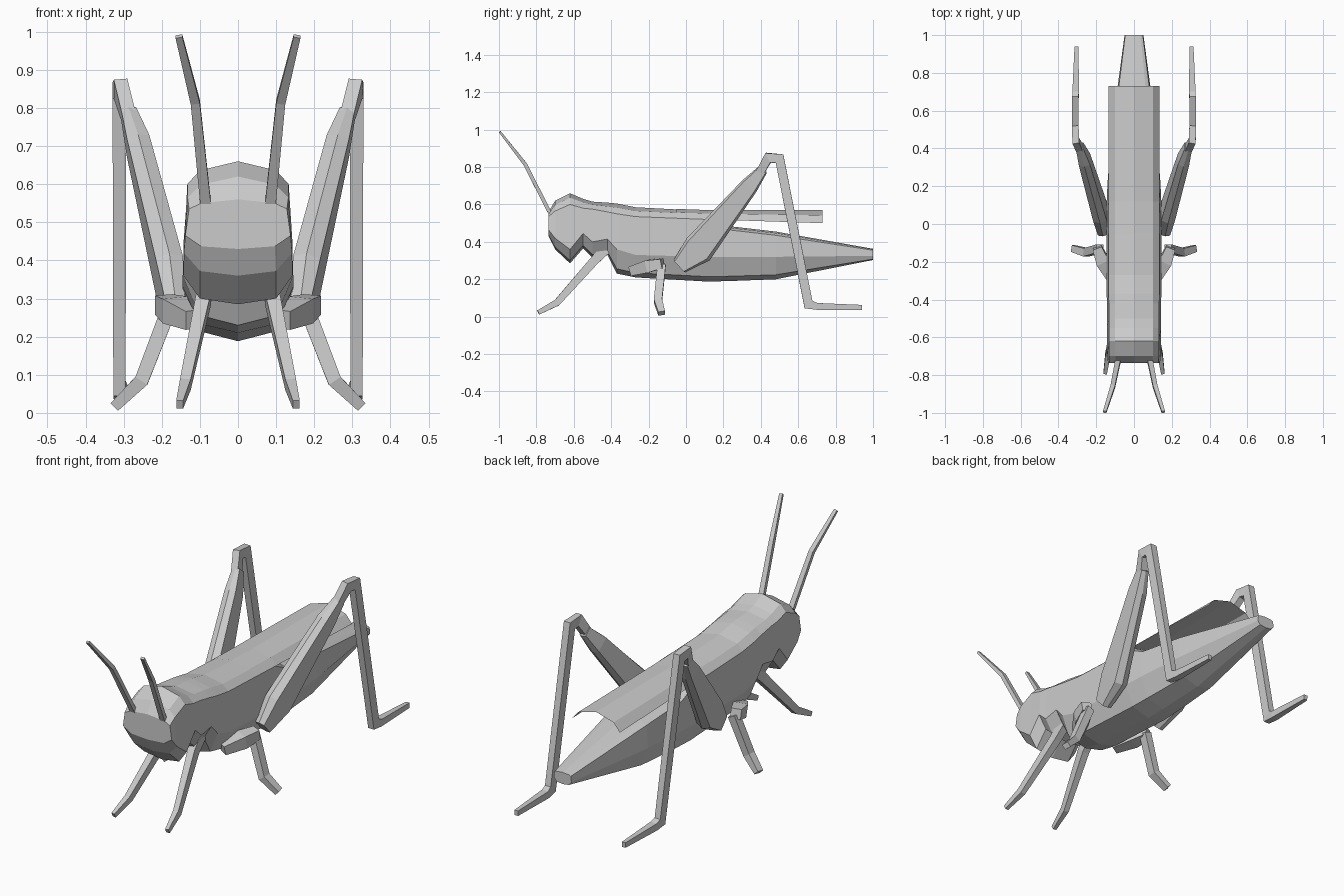
import bpy, bmesh
from mathutils import Vector

if "Cube" in bpy.data.objects:
    bpy.data.objects.remove(bpy.data.objects["Cube"])

grey = bpy.data.materials.new("plain grey")
grey.diffuse_color = (0.6, 0.6, 0.6, 1)
grey.use_nodes = True
grey.node_tree.nodes["Principled BSDF"].inputs["Base Color"].default_value = grey.diffuse_color


def make(name, rings, closed=True):
    """Skin a list of point rings; closed rings are also capped."""
    bm = bmesh.new()
    vs = [[bm.verts.new(p) for p in r] for r in rings]
    n = len(rings[0])
    for a, b in zip(vs, vs[1:]):
        for i in range(n if closed else n - 1):
            j = (i + 1) % n
            bm.faces.new((a[i], a[j], b[j], b[i]))
    if closed:
        bm.faces.new(vs[0])
        bm.faces.new(vs[-1])
    bmesh.ops.recalc_face_normals(bm, faces=bm.faces)
    if not closed and sum(f.normal.z for f in bm.faces) < 0:
        bmesh.ops.reverse_faces(bm, faces=bm.faces)
    me = bpy.data.meshes.new(name)
    bm.to_mesh(me)
    bm.free()
    me.materials.append(grey)
    ob = bpy.data.objects.new(name, me)
    bpy.context.collection.objects.link(ob)
    return ob


def limb(name, path, hint=(1, 0, 0), ridge=False):
    """Mitred bar along (x, y, z, half width, half height), on both sides."""
    for s, side_name in ((1, "right"), (-1, "left")):
        pts = [Vector((s * p[0], p[1], p[2])) for p in path]
        rings = []
        for i, p in enumerate(pts):
            d1 = (p - pts[i - 1]).normalized() if i else None
            d2 = (pts[i + 1] - p).normalized() if i < len(pts) - 1 else None
            d1, d2 = d1 or d2, d2 or d1
            t = (d1 + d2).normalized()
            h = Vector(hint)
            side = (h - t * h.dot(t)).normalized()
            up = t.cross(side)
            w, ht = path[i][3], path[i][4] / max(t.dot(d1), 0.65)
            shape = [(-1, -1), (1, -1), (1, 1), (-1, 1)]
            if ridge:
                shape = [(-1, -.8), (0, -1), (1, -.8), (1, .8), (0, 1), (-1, .8)]
            rings.append([p + side * (a * w) + up * (b * ht) for a, b in shape])
        make(f"{side_name}_{name}", rings)


def body_ring(y, w, top, shoulder, side, keel):
    """Ten-sided section; the sloping corners follow from four heights."""
    right = [(0, top), (.7 * w, top + .4 * (shoulder - top)), (.93 * w, shoulder),
             (w, side), (.7 * w, keel + .2 * (side - keel)), (0, keel)]
    pts = right + [(-x, z) for x, z in reversed(right[1:-1])]
    return [(x, y, z) for x, z in pts]


# head, thorax and abdomen: y, half width, then heights of ridge, shoulder, side, keel
make("body", [body_ring(*s) for s in (
    (-.735, .138, .56, .535, .465, .43),
    (-.70, .142, .62, .565, .42, .36),
    (-.62, .143, .66, .60, .36, .285),
    (-.55, .143, .63, .58, .445, .365),
    (-.50, .143, .615, .575, .40, .315),
    (-.42, .143, .61, .56, .415, .33),
    (-.37, .145, .605, .55, .36, .23),
    (-.27, .145, .585, .535, .33, .21),
    (.11, .145, .565, .52, .32, .188),
    (.22, .14, .485, .465, .32, .19),
    (.48, .12, .455, .435, .32, .20),
    (1.0, .05, .363, .355, .325, .303))])

# folded wings: open roof-shaped sheet over the abdomen
wing = []
for y, top, mid, edge in ((-.05, .576, .557, .528), (.12, .57, .552, .52), (.73, .57, .542, .50)):
    wing.append([(-.136, y, edge), (-.1, y, mid), (0, y, top), (.1, y, mid), (.136, y, edge)])
make("wings", wing, closed=False)

# antennae
limb("antenna", [(.085, -.725, .55, .014, .010), (.112, -.86, .815, .012, .010),
                 (.155, -.995, .988, .009, .006)])

# front legs
limb("front_leg", [(.085, -.42, .37, .020, .028), (.09, -.49, .30, .019, .024),
                   (.138, -.69, .075, .014, .018), (.153, -.79, .022, .009, .012)])

# middle legs: thigh, then shin with foot
limb("middle_thigh", [(.115, -.29, .245, .025, .025), (.165, -.20, .27, .035, .033),
                      (.195, -.125, .285, .025, .025)])
limb("middle_shin", [(.18, -.13, .275, .022, .020), (.253, -.15, .085, .022, .018),
                     (.322, -.13, .018, .018, .014)], hint=(0, 1, 0))

# hind legs: thick thigh, then knee, shin and foot
limb("hind_thigh", [(.165, -.035, .27, .026, .045), (.18, .065, .36, .036, .085),
                    (.262, .34, .70, .030, .048), (.287, .41, .785, .020, .028)], ridge=True)
limb("hind_shin", [(.285, .395, .77, .018, .022), (.308, .44, .85, .018, .024),
                   (.311, .50, .845, .018, .024), (.311, .655, .065, .016, .024),
                   (.308, .70, .055, .018, .018), (.305, .94, .050, .010, .013)])
